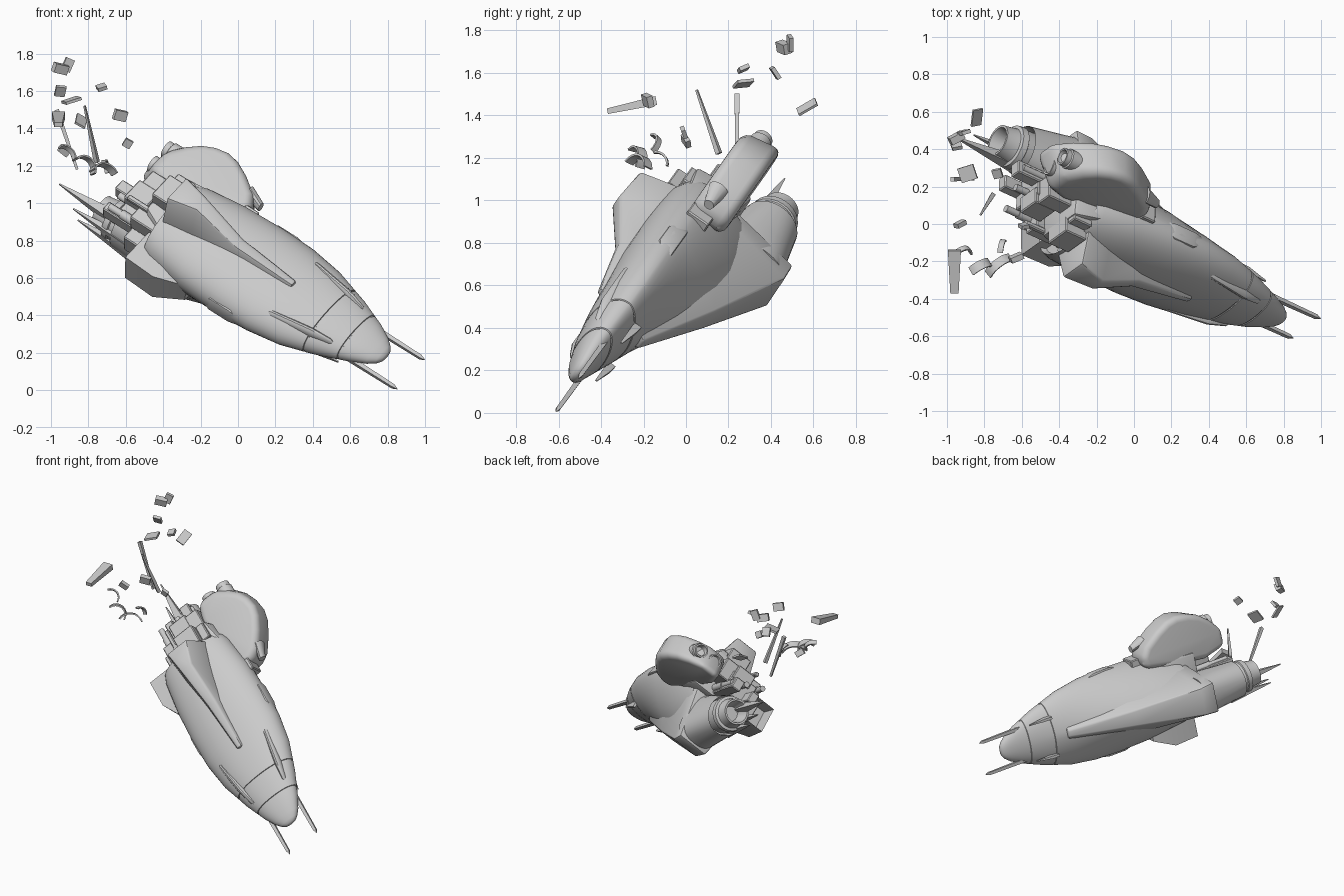
import bpy, bmesh, math
from mathutils import Vector, Matrix, Euler

if "Cube" in bpy.data.objects:
    bpy.data.objects.remove(bpy.data.objects["Cube"])

# Ship frame: local x = forward, y = sideways, z = ship's up (pitched down and rolled)
F = Vector((.788, -.36, -.498)).normalized()
S = Vector((.614, .438, .655))
S = (S - F * S.dot(F)).normalized()
U = F.cross(S)
SHIP = Matrix.Translation(S * .379) @ Matrix((F, S, U)).transposed().to_4x4()
WORLD = Matrix()


def rings(name, loops, mat=SHIP, bevel=0, seg=2, hollow=0):
    """Skin a list of equal rings, cap the ends, optionally bevel or hollow the last cap."""
    bm = bmesh.new()
    vs = [[bm.verts.new(p) for p in lp] for lp in loops]
    n = len(vs[0])
    for r0, r1 in zip(vs, vs[1:]):
        for i in range(n):
            bm.faces.new((r0[i], r0[(i + 1) % n], r1[(i + 1) % n], r1[i]))
    bm.faces.new(vs[0])
    end = bm.faces.new(vs[-1])
    bmesh.ops.recalc_face_normals(bm, faces=bm.faces)
    if hollow:
        bmesh.ops.inset_region(bm, faces=[end], thickness=.015)
        bmesh.ops.translate(bm, verts=end.verts, vec=(hollow, 0, 0))
    if bevel:
        edges = [e for e in bm.edges if e.calc_face_angle(0) > .6]
        bmesh.ops.bevel(bm, geom=edges, offset=bevel, segments=seg, profile=.5, affect='EDGES', clamp_overlap=True)
    me = bpy.data.meshes.new(name)
    bm.to_mesh(me)
    bm.free()
    ob = bpy.data.objects.new(name, me)
    ob.matrix_world = mat
    bpy.context.collection.objects.link(ob)
    return ob


def oval(x, w, zb, zt, y=0, n=40, p=2, zc=None, p_low=None):
    """Superellipse section; zc is the height of the widest line, p_low the belly's exponent."""
    zc = (zb + zt) / 2 if zc is None else zc
    out = []
    for i in range(n):
        c, s = math.cos(2 * math.pi * i / n), math.sin(2 * math.pi * i / n)
        e = 2 / (p_low if p_low and s < 0 else p)
        out.append((x, y + w * math.copysign(abs(c) ** e, c),
                    zc + (zt - zc if s > 0 else zc - zb) * math.copysign(abs(s) ** e, s)))
    return out


def trap(x, zb, wb, zt, wt, y=0):
    return [(x, y - wb, zb), (x, y + wb, zb), (x, y + wt, zt), (x, y - wt, zt)]


def block(name, c, d, mat=SHIP, rot=(0, 0, 0), bevel=.006):
    m = mat @ Matrix.Translation(c) @ Euler(rot).to_matrix().to_4x4()
    x, y, z = (v / 2 for v in d)
    return rings(name, [trap(-x, -z, y, z, y), trap(x, -z, y, z, y)], m, bevel, 1)


def lathe(name, prof, y, z, n=28):
    return rings(name, [oval(x, r, z - r, z + r, y, n) for x, r in prof])


def beam(name, p, q, w0, w1, mat=SHIP, flat=1):
    p, q = Vector(p), Vector(q)
    m = mat @ Matrix.Translation(p) @ (q - p).to_track_quat('X', 'Z').to_matrix().to_4x4()
    return rings(name, [trap(0, -w0 * flat, w0, w0 * flat, w0),
                        trap((q - p).length, -w1 * flat, w1, w1 * flat, w1)], m)


def curl(name, loc, r, sweep, rot, width=.03, t=.01):
    m = Matrix.Translation(loc) @ Euler(rot).to_matrix().to_4x4()
    loops = []
    for i in range(9):
        a = sweep * i / 8
        c, s = math.cos(a), math.sin(a)
        loops.append([(c * k, s * k, z) for k, z in ((r, 0), (r + t, 0), (r + t, width), (r, width))])
    return rings(name, loops, m)


# Main hull: rounded deck, side chine and V belly, with two panel grooves round the nose
st = [(.725, .012, .507, .52), (.718, .04, .495, .532), (.70, .065, .483, .543), (.66, .097, .47, .558),
      (.58, .14, .455, .582), (.42, .205, .415, .613), (.2, .275, .35, .638), (0, .305, .27, .652),
      (-.2, .31, .2, .668), (-.45, .3, .14, .675), (-.68, .27, .12, .675), (-.73, .25, .12, .665)]


def hull_at(x):
    for a, b in zip(st, st[1:]):
        if a[0] >= x >= b[0]:
            k = (a[0] - x) / (a[0] - b[0])
            return [a[i] + (b[i] - a[i]) * k for i in (1, 2, 3)]


full = list(st)
for g in (.52, .34):
    for dx, d in ((.005, 0), (.003, .005), (-.003, .005), (-.005, 0)):
        w, zb, zt = hull_at(g + dx)
        full.append((g + dx, w - d, zb + d, zt - d))
full.sort(reverse=True)
loops = []
for x, w, zb, zt in full:
    k = min(1, max(0, (.7 - x) / .6))          # blend from round nose to chined body
    loops.append(oval(x, w, zb, zt, n=48, p=2.2, zc=zb + (zt - zb) * .5 * (1 - k) + (.5 - zb) * k,
                      p_low=2.2 - .75 * k))
rings("hull", loops, hollow=.03)

# Belly keel widening to the rear and closing into the engine shroud; raised dorsal ridge
rings("belly_keel", [trap(.25, .345, .025, .42, .07), trap(-.2, .155, .06, .42, .19),
                     trap(-.66, -.02, .1, .4, .21), trap(-.77, -.015, .11, .38, .19)], bevel=.012)
rings("engine_shroud", [oval(-.7, .14, -.01, .36, n=32, p=3), oval(-.85, .138, .015, .35, n=32, p=2.5),
                        oval(-1.06, .13, .045, .325, n=32)], hollow=.06)
rings("dorsal_ridge", [trap(.1, .6, .035, .66, .018), trap(-.27, .6, .075, .712, .032),
                       trap(-.53, .6, .12, .84, .045, .01), trap(-.71, .6, .15, .825, .085, .02)], bevel=.014)

# Main engine, stepped bell with hollow nozzle
lathe("main_engine", [(-.9, .118), (-1.09, .115), (-1.095, .122), (-1.13, .118), (-1.135, .1), (-1.2, .088),
                      (-1.215, .088), (-1.215, .075), (-1.12, .05)], 0, .19)
for i, (y, z, end, w) in enumerate([(-.04, .26, -1.47, .045), (-.1, .14, -1.3, .03), (-.1, .22, -1.33, .03)]):
    beam(f"torn_shard_{i}", (-.95, y, z), (end, y, z), w, .003)

# Intact side pod: rounded slab with slanted rear, on a pylon
plan = [(-1.12, .2), (-1.12, .34), (-1.04, .43), (-.96, .49), (-.87, .525), (-.77, .54), (-.69, .525), (-.6, .48),
        (-.49, .405), (-.44, .33), (-.46, .24), (-.7, .19), (-.95, .16)]
rings("side_pod", [[(x + (max(0, -.75 - x) * lean), y, z) for x, y in plan]
                   for z, lean in ((.335, 0), (.53, .25))], bevel=.055, seg=5)
rings("pod_pylon", [trap(-.45, .38, .22, .5, .22, .03), trap(-.62, .34, .22, .59, .21, .04),
                    trap(-.85, .32, .18, .62, .14, .07)], bevel=.02)
block("pylon_bracket", (-.43, .29, .47), (.09, .06, .12))
for i, y in enumerate((.27, .39)):
    lathe(f"pod_thruster_{i}", [(-.92, .055), (-1.04, .055), (-1.045, .048), (-1.075, .048), (-1.075, .038),
                                (-1.03, .03)], y, .44, 20)
rings("pod_intake", [oval(-.43, .025, .44, .49, .385, 12), oval(-.53, .033, .42, .52, .42, 12)])

# Broken stub of the opposite pod with an open rear
rings("broken_pod_stub", [trap(-.42, .38, .06, .5, .05, -.23), trap(-.58, .36, .13, .54, .12, -.24),
                          trap(-.77, .37, .13, .55, .12, -.235)], hollow=.12)

# Paired nose and side details
for side, tag in ((1, "port"), (-1, "starboard")):
    rings("nose_fin_" + tag, [oval(x, w, z - h, z + h, side * y, 14) for x, y, z, w, h in
          ((.05, .2, .59, .006, .01), (.1, .195, .585, .022, .035), (.34, .158, .58, .024, .04),
           (.45, .137, .565, .016, .03), (.48, .13, .555, .005, .01))])
    rings("chin_fin_" + tag, [trap(.33, .39, .008, .43, .01, side * .14), trap(.38, .395, .01, .43, .012, side * .14),
                              trap(.5, .42, .003, .43, .003, side * .135)])
    beam("nose_probe_" + tag, (.5, side * .119, .492), (.86, side * .119, .492), .013, .01)
    beam("probe_tip_" + tag, (.86, side * .119, .492), (.89, side * .119, .492), .01, .001)
    rings("side_blister_" + tag, [trap(-.05, .47, .01, .53, .01, side * .29), trap(-.11, .47, .035, .56, .022, side * .28),
                                  trap(-.24, .47, .035, .56, .022, side * .28), trap(-.29, .47, .01, .53, .01, side * .29)],
          bevel=.01)

# Exposed machinery behind the hull: centre, size
for i, (c, d) in enumerate([
        ((-.86, 0, .42), (.3, .2, .16)), ((-.82, -.1, .53), (.16, .1, .1)), ((-.95, .02, .5), (.14, .14, .1)),
        ((-.78, .06, .63), (.14, .16, .12)), ((-1.02, -.08, .38), (.2, .06, .08)), ((-1.05, .07, .38), (.2, .07, .08)),
        ((-.82, -.16, .4), (.16, .1, .12)), ((-.9, .13, .48), (.2, .1, .14)),
        ((-.88, -.06, .59), (.2, .03, .03)), ((-.78, .17, .6), (.12, .06, .08))]):
    block(f"machinery_{i}", c, d)
for i, y in enumerate((-.12, 0, .1)):
    lathe(f"broken_pipe_{i}", [(-.75, .026), (-.98, .026), (-.98, .02), (-1.06 - .03 * i, .02)], y, .5 - .06 * i, 12)

# Flying debris: centre, size, tilt
for i, (c, d, r) in enumerate([
        ((-.95, .46, 1.72), (.08, .04, .05), (.3, .2, .5)), ((-.91, .49, 1.74), (.05, .02, .07), (.1, .4, .3)),
        ((-.95, .42, 1.6), (.055, .02, .06), (.6, .1, .2)), ((-.73, .27, 1.62), (.05, .05, .02), (.4, -.3, .2)),
        ((-.89, .27, 1.55), (.09, .08, .015), (.1, -.3, .3)), ((-.63, -.18, 1.47), (.07, .03, .055), (.3, .2, .4)),
        ((-.84, .57, 1.44), (.06, .1, .012), (.6, .5, .2)), ((-.59, -.01, 1.32), (.045, .02, .045), (.4, .5, .2)),
        ((-.93, 0, 1.28), (.06, .025, .04), (.4, .6, .5))]):
    block(f"debris_chunk_{i}", c, d, WORLD, r, 0)
beam("torn_plate", (-.96, -.37, 1.42), (-.96, -.14, 1.47), .022, .035, WORLD, .6)
beam("flying_rod", (-.97, .24, 1.5), (-.86, .24, 1.18), .012, .007, WORLD)
beam("flying_strip", (-.82, .05, 1.52), (-.755, .155, 1.22), .005, .012, WORLD)

# Curled ribs torn from the missing pod
curl("curled_rib_0", (-.84, -.22, 1.18), .06, 2.8, (1.3, .5, .4), .05)
curl("curled_rib_1", (-.73, -.22, 1.12), .08, 2.2, (1.2, -.3, .8), .05)
curl("curled_rib_2", (-.93, -.16, 1.25), .05, 2.5, (.9, .5, .3), .03)
curl("curled_rib_3", (-.72, -.14, 1.17), .05, 2.0, (1.4, .2, 1.4), .03)

# Smooth shading with sharp edges kept
bpy.ops.object.select_all(action='SELECT')
bpy.context.view_layer.objects.active = bpy.context.scene.objects["hull"]
bpy.ops.object.shade_smooth_by_angle(angle=math.radians(32))
